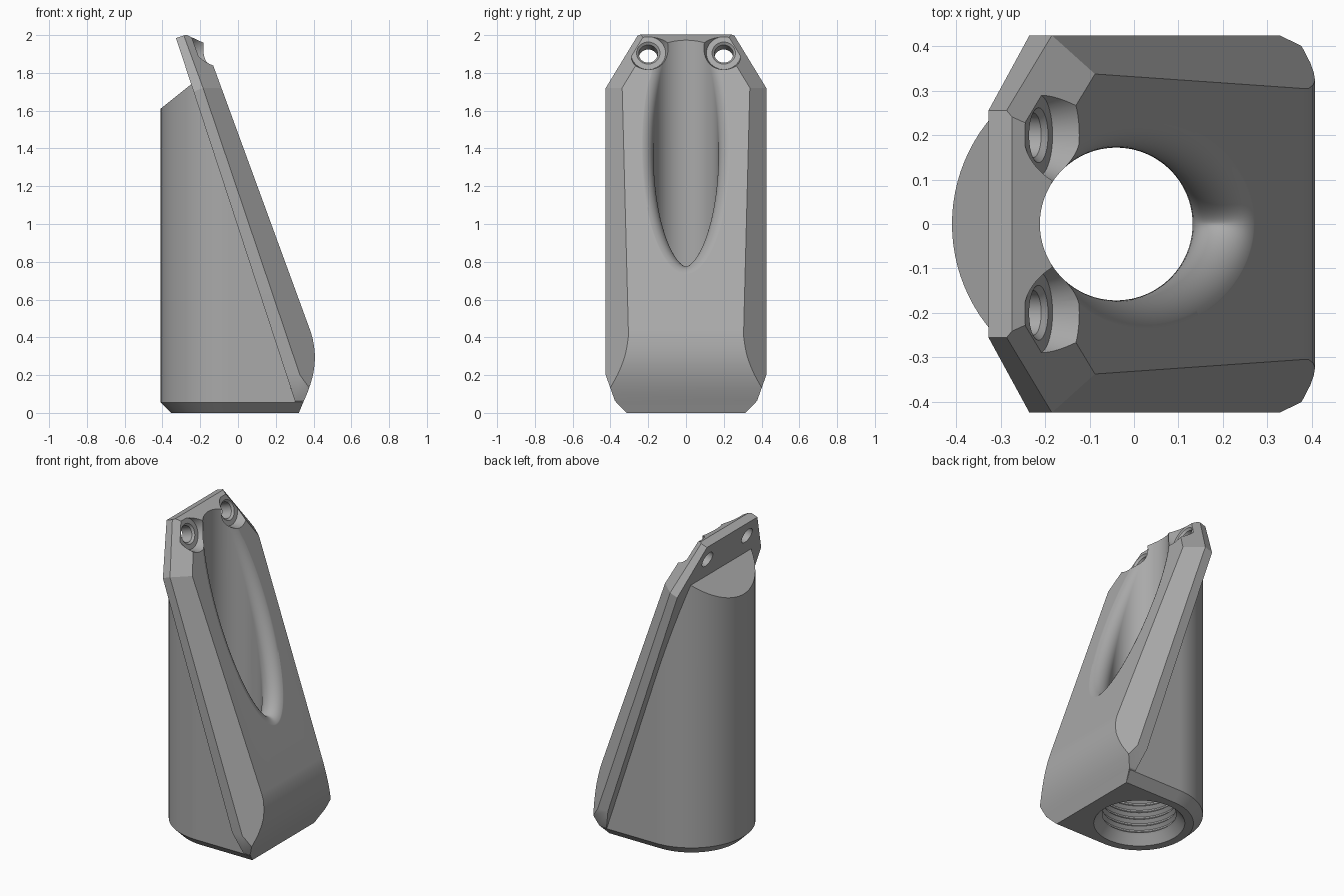
import bpy, bmesh
from math import sin, cos, pi, radians
from mathutils import Vector

if "Cube" in bpy.data.objects:
    bpy.data.objects.remove(bpy.data.objects["Cube"])

grey = bpy.data.materials.new("plain_grey")
grey.use_nodes = True
colour = (0.4, 0.4, 0.4, 1)
grey.diffuse_color = colour
grey.node_tree.nodes["Principled BSDF"].inputs["Base Color"].default_value = colour

FACE = Vector((0.381, 0, 0.44))                        # point on the sloping face
OUT = Vector((cos(radians(20.1)), 0, sin(radians(20.1))))  # its normal
AXIS, BORE, FILLET = -0.04, 0.172, 0.075


def make(name, bm):
    bmesh.ops.recalc_face_normals(bm, faces=bm.faces)
    mesh = bpy.data.meshes.new(name)
    bm.to_mesh(mesh)
    bm.free()
    mesh.materials.append(grey)
    ob = bpy.data.objects.new(name, mesh)
    bpy.context.collection.objects.link(ob)
    return ob


def loft(rings):
    """Closed solid through a list of equal rings, capped at both ends."""
    bm = bmesh.new()
    rows = [[bm.verts.new(p) for p in ring] for ring in rings]
    n = len(rows[0])
    for a, b in zip(rows, rows[1:]):
        for i in range(n):
            j = (i + 1) % n
            bm.faces.new((a[i], a[j], b[j], b[i]))
    bm.faces.new(rows[0])
    bm.faces.new(rows[-1])
    bmesh.ops.recalc_face_normals(bm, faces=bm.faces)
    return bm


def slice_off(bm, point, normal):
    """Remove everything on the normal side of a plane and close the cut."""
    geom = bm.verts[:] + bm.edges[:] + bm.faces[:]
    cut = bmesh.ops.bisect_plane(bm, geom=geom, plane_co=point, plane_no=normal,
                                 dist=1e-5, clear_outer=True)
    edges = [e for e in cut["geom_cut"] if isinstance(e, bmesh.types.BMEdge)]
    bmesh.ops.holes_fill(bm, edges=edges)


def lathe(profile, origin, axis, n=64):
    """Solid of revolution from (radius, height) pairs."""
    turn = Vector(axis).to_track_quat("Z", "Y")
    return loft([[Vector(origin) + turn @ Vector((r * cos(2 * pi * i / n), r * sin(2 * pi * i / n), h))
                  for i in range(n)] for r, h in profile])


def boolean(ob, other, operation):
    mod = ob.modifiers.new("join", "BOOLEAN")
    mod.object, mod.operation, mod.solver = other, operation, "EXACT"
    bpy.context.view_layer.objects.active = ob
    bpy.ops.object.modifier_apply(modifier=mod.name)
    bpy.data.objects.remove(other)


# Sloping plate: side profile extruded across, then its edges chamfered
side = [(-0.328, 1.984), (-0.27, 2.004), (-0.19, 2.0), (0.381, 0.44), (0.394, 0.4),
        (0.403, 0.35), (0.408, 0.3), (0.405, 0.25), (0.397, 0.2), (0.383, 0.15),
        (0.365, 0.1), (0.345, 0.055), (0.322, 0)]
plate = loft([[(x, y, z) for x, z in side] for y in (-0.425, 0.425)])
along = Vector((-OUT.z, 0, OUT.x))
slice_off(plate, (-0.27, 0, 2.0), OUT + along)
for s in (-1, 1):
    a = Vector((-0.185, s * 0.425, 1.72))
    edge_dir = Vector((0.328, s * 0.425, 0.2)) - a
    chamfer = edge_dir.cross(Vector((-0.1, s * 0.34, 1.75)) - a)
    chamfer *= 1 if chamfer.y * s > 0 else -1
    slice_off(plate, a, chamfer)
    corner = (along * 0.16 + Vector((0, s * 0.28, 0))).normalized()
    slice_off(plate, a, corner)
    slice_off(plate, a, corner + OUT)
    slice_off(plate, (0.3, s * 0.425, 0.2), (0, s * 0.14, -0.05))
    slice_off(plate, (0.3, s * 0.37, 0.058), (0, s, -1))
housing = make("nozzle_housing", plate)

# Upright round-backed body behind the plate
R, base = 0.37, 0.055


def outline(r, front):
    arc = [(AXIS + r * cos(t), r * sin(t)) for t in (pi / 2 + pi * i / 48 for i in range(49))]
    return arc + [(front, -r), (front, r)]


body = loft([[(x, y, z) for x, y in outline(r, f)]
             for r, f, z in ((R - base, 0.322, 0), (R, 0.34, base), (R, 0.34, 2))])
slice_off(body, FACE - OUT * 0.09, OUT)
slice_off(body, (-0.41, 0, 1.61), (-0.1, 0, 0.125))
boolean(housing, make("body", body), "UNION")

# Bore that leaves through the sloping face with a rounded lip
n, steps = 128, 12
lip = [[] for _ in range(steps + 3)]
for i in range(n):
    inward = Vector((-cos(2 * pi * i / n), -sin(2 * pi * i / n), 0))
    c = Vector((AXIS, 0, 0)) - inward * (BORE + FILLET)
    c.z = FACE.z + (0.001 - FILLET - OUT.x * (c.x - FACE.x)) / OUT.z
    c.z += FACE.z * 0
    wall = c + inward * FILLET
    lip[0].append((wall.x, wall.y, 0.3))
    angle = inward.angle(OUT)
    for k in range(steps + 1):
        t = k / steps
        d = (inward * sin((1 - t) * angle) + OUT * sin(t * angle)) / sin(angle)
        lip[k + 1].append(c + d * FILLET)
    lip[-1].append(c + OUT * (FILLET + 0.4))
boolean(housing, make("bore_cutter", loft(lip)), "DIFFERENCE")

# Threaded socket in the underside
thread = [(0.285, -0.02), (0.265, 0), (0.225, 0.05)]
for i in range(9):
    z = 0.06 + i * 0.045
    thread += [(0.215, z), (0.235, z + 0.018), (0.235, z + 0.027), (0.215, z + 0.044)]
thread += [(0.215, 0.48), (BORE - 0.001, 0.53)]
boolean(housing, make("socket_cutter", lathe(thread, (AXIS, 0, 0), (0, 0, 1))), "DIFFERENCE")

# Two screw holes with flared recesses at the top
for y in (-0.2, 0.2):
    seat = (-0.215, y, 1.905)
    screw = [(0.05, -0.3), (0.05, -0.012), (0.062, 0), (0.092, 0), (0.115, 0.06), (0.135, 0.15)]
    boolean(housing, make("screw_cutter", lathe(screw, seat, OUT, 48)), "DIFFERENCE")

# Smooth the curves, keep the edges crisp
bpy.ops.object.select_all(action="DESELECT")
housing.select_set(True)
bpy.context.view_layer.objects.active = housing
bpy.ops.object.shade_smooth_by_angle(angle=radians(22))
weighted = housing.modifiers.new("even_shading", "WEIGHTED_NORMAL")
weighted.keep_sharp = True
